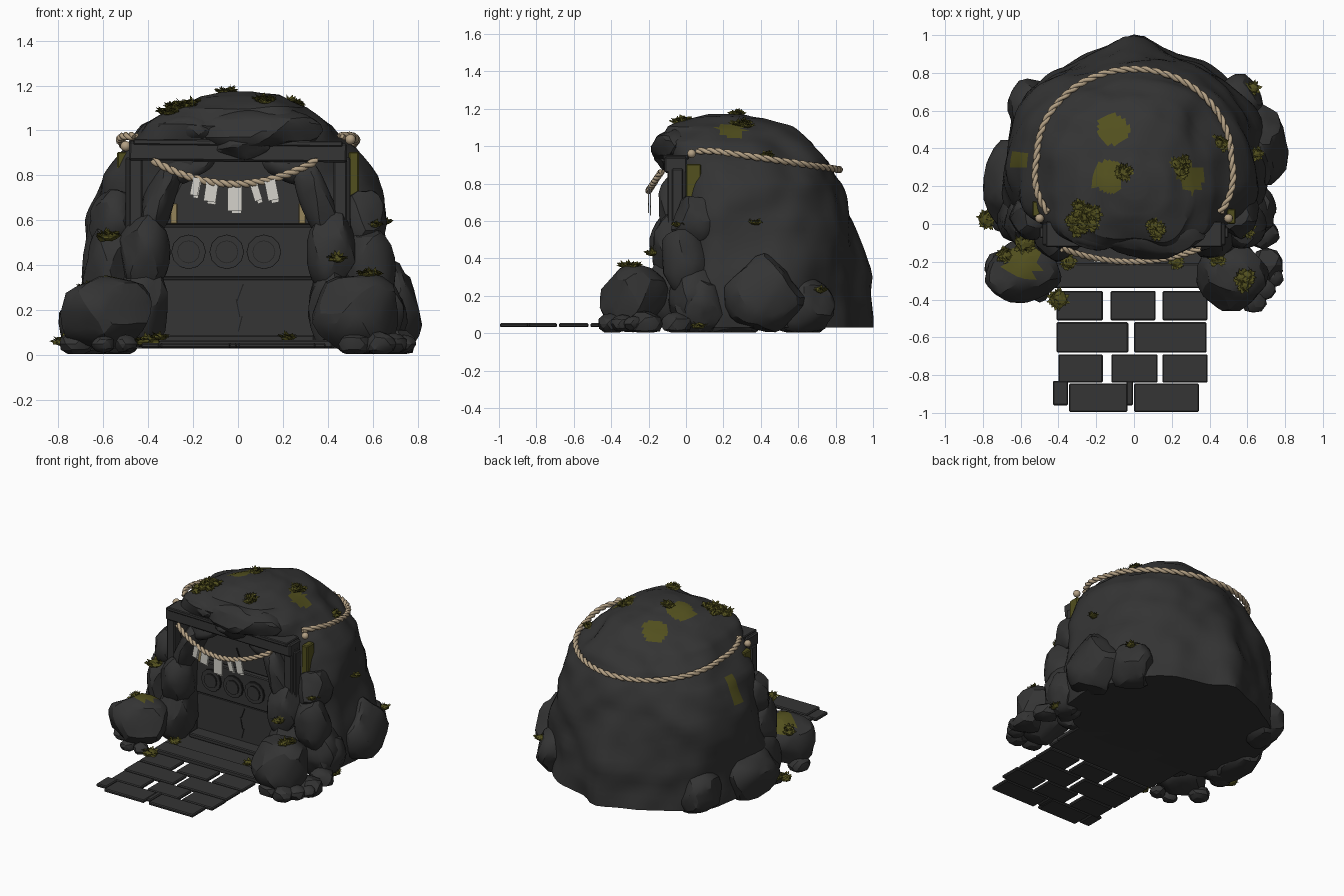
import bpy, bmesh, math, random
from mathutils import Vector, Matrix, noise

random.seed(7)
if "Cube" in bpy.data.objects:
    bpy.data.objects.remove(bpy.data.objects["Cube"])


def material(name, rgb):
    m = bpy.data.materials.new(name)
    m.use_nodes = True
    m.diffuse_color = (*rgb, 1)
    bsdf = m.node_tree.nodes["Principled BSDF"]
    bsdf.inputs["Base Color"].default_value = (*rgb, 1)
    bsdf.inputs["Roughness"].default_value = 0.9
    return m


ROCK = material("dark rock", (0.034, 0.034, 0.034))
STONE = material("cut stone", (0.035, 0.035, 0.035))
CRACK = material("crack black", (0.014, 0.014, 0.014))
MOSS = material("olive moss", (0.085, 0.08, 0.013))
ROPE = material("straw rope", (0.45, 0.35, 0.23))
PAPER = material("white paper", (0.66, 0.65, 0.60))
WOOD = material("pale wood", (0.30, 0.23, 0.10))


def activate(ob):
    for o in bpy.context.selected_objects:
        o.select_set(False)
    ob.select_set(True)
    bpy.context.view_layer.objects.active = ob


def finish(name, bm, mats, smooth=None):
    me = bpy.data.meshes.new(name)
    bmesh.ops.recalc_face_normals(bm, faces=bm.faces)
    bm.to_mesh(me)
    bm.free()
    ob = bpy.data.objects.new(name, me)
    bpy.context.collection.objects.link(ob)
    for m in mats:
        me.materials.append(m)
    if smooth:
        activate(ob)
        bpy.ops.object.shade_smooth_by_angle(angle=math.radians(smooth))
    return ob


def box(name, center, size, mat, bevel=0.006, tilt=0.0):
    bm = bmesh.new()
    bmesh.ops.create_cube(bm, size=1)
    bmesh.ops.scale(bm, vec=size, verts=bm.verts)
    if bevel:
        bmesh.ops.bevel(bm, geom=bm.edges[:], offset=bevel, segments=1, affect='EDGES')
    bm.transform(Matrix.Translation(center) @ Matrix.Rotation(tilt, 4, 'Y'))
    return finish(name, bm, [mat])


def rock(name, center, size, tilt=0.0, detail=3, cuts=16, patch=None):
    """Round stone chipped by random planes; patch gives the reach of moss on its rear top."""
    bm = bmesh.new()
    bmesh.ops.create_icosphere(bm, subdivisions=detail, radius=1.1)
    for _ in range(cuts):
        n = Vector([random.gauss(0, 1) for _ in range(3)]).normalized()
        d = random.uniform(0.84, 0.97)
        for v in bm.verts:
            over = v.co.dot(n) - d
            if over > 0:
                v.co -= n * over
    turn = Matrix.Rotation(tilt, 3, 'Y')
    for v in bm.verts:
        v.co *= 1 + 0.06 * noise.noise(v.co * 1.7 + Vector(center) * 9)
        v.co = turn @ Vector(a * b for a, b in zip(v.co, size)) + Vector(center)
        v.co.z = max(v.co.z, 0.005)
    if patch:
        spot = Vector((center[0], center[1] + 0.06))
        for f in bm.faces:
            m = f.calc_center_median()
            if m.z > center[2] + size[2] * 0.4 and (m.xy - spot).length < patch:
                f.material_index = 1
    return finish(name, bm, [ROCK, MOSS], 24)


def moss(name, center, radius, count=45):
    """Tuft of small leaf blades over a low cushion."""
    bm = bmesh.new()
    c = Vector(center)
    bmesh.ops.create_icosphere(bm, subdivisions=2, radius=radius * 0.85)
    for v in bm.verts:
        v.co *= 1 + 0.5 * noise.noise(v.co * 40 + c * 5)
        v.co.z *= 0.5
        v.co += c
    for _ in range(count):
        d = Vector((random.gauss(0, 1), random.gauss(0, 1), random.uniform(0, 0.7))).normalized()
        p = c + Vector((d.x, d.y, d.z * 0.5)) * radius * random.uniform(0.6, 0.9)
        side = d.cross(Vector((random.random(), random.random(), 1))).normalized() * 0.012
        tip = p + d * 0.022
        bm.faces.new([bm.verts.new(q) for q in (p - side, p + side, tip)])
    return finish(name, bm, [MOSS])


def rope(name, path, radius):
    """Two twisted strands following a path."""
    pts = [Vector(p) for p in path]
    for s in range(2):
        cu = bpy.data.curves.new(f"{name}_{s}", 'CURVE')
        cu.dimensions = '3D'
        cu.bevel_depth = radius * 0.75
        cu.bevel_resolution = 1
        cu.use_fill_caps = True
        sp = cu.splines.new('POLY')
        sp.points.add(len(pts) - 1)
        for i, p in enumerate(pts):
            t = (pts[min(i + 1, len(pts) - 1)] - pts[max(i - 1, 0)]).normalized()
            u = t.cross(Vector((0, 0, 1))).normalized()
            a = i * 0.6 + s * math.pi
            q = p + (u * math.cos(a) + t.cross(u) * math.sin(a)) * radius * 0.5
            sp.points[i].co = (*q, 1)
        cu.materials.append(ROPE)
        ob = bpy.data.objects.new(f"{name}_{s}", cu)
        bpy.context.collection.objects.link(ob)


# Mound: stacked rounded outlines (height, half width, back y, front y)
LEVELS = [(0.03, 0.69, 0.93, -0.06), (0.3, 0.685, 0.92, -0.06), (0.6, 0.655, 0.87, -0.06),
          (0.8, 0.595, 0.82, -0.07), (0.92, 0.515, 0.76, -0.09), (1.02, 0.42, 0.67, -0.13),
          (1.1, 0.30, 0.56, -0.09), (1.15, 0.16, 0.42, 0.04), (1.165, 0.05, 0.31, 0.16)]
SPOTS = [((-0.11, 0.5), 0.085), ((-0.13, 0.25), 0.09), ((0.31, 0.24), 0.07), ((-0.62, 0.33), 0.06)]
SEGS, SUB = 96, 6
bm = bmesh.new()
rings = []
rows = [[a + (b - a) * k / SUB for a, b in zip(lo, hi)]
        for lo, hi in zip(LEVELS, LEVELS[1:]) for k in range(SUB)] + [LEVELS[-1]]
for z, w, back, front in rows:
    cy = 0.3 if z < 1.1 else 0.24
    ring = []
    for i in range(SEGS):
        t = math.tau * i / SEGS
        c, s = math.cos(t), math.sin(t)
        e = 0.93 if s > 0 else 0.6
        x = math.copysign(abs(c) ** e, c) * w
        y = cy + math.copysign(abs(s) ** e, s) * ((back - cy) if s > 0 else (cy - front))
        if s > 0:
            y += 0.06 * s ** 90 * max(0, 1.1 - z)
        p = Vector((x, y, z))
        k = 0.045 * noise.noise(p * 2.6) + 0.022 * noise.noise(p * 7)
        p += Vector((c, s, 0.35 if z > 0.9 else 0)) * k
        ring.append(bm.verts.new(p))
    rings.append(ring)
for a, b in zip(rings, rings[1:]):
    for i in range(SEGS):
        j = (i + 1) % SEGS
        bm.faces.new((a[i], a[j], b[j], b[i]))
bm.faces.new(rings[0][::-1])
bm.faces.new(rings[-1])
for f in bm.faces:
    m = f.calc_center_median()
    if m.z > 0.66 and any((m.xy - Vector(q)).length < r for q, r in SPOTS):
        f.material_index = 1
mound = finish("rock_mound", bm, [ROCK, MOSS], 28)

# Doorway cut as an arch through the front of the mound
bm = bmesh.new()
outline = [(-0.35, 0.06), (0.35, 0.06), (0.33, 0.6), (0.2, 0.86), (-0.2, 0.86), (-0.33, 0.6)]
face = bm.faces.new([bm.verts.new((x, -0.5, z)) for x, z in outline])
out = bmesh.ops.extrude_face_region(bm, geom=[face])
bmesh.ops.translate(bm, vec=(0, 0.56, 0), verts=[v for v in out["geom"] if isinstance(v, bmesh.types.BMVert)])
cutter = finish("doorway_cutter", bm, [ROCK])
cutter.hide_render = True
activate(mound)
mod = mound.modifiers.new("doorway", 'BOOLEAN')
mod.operation, mod.object, mod.solver = 'DIFFERENCE', cutter, 'EXACT'
bpy.ops.object.modifier_apply(modifier=mod.name)
bpy.data.objects.remove(cutter)

# Door slabs, round bosses and cracks
for name, z0, z1, y in (("lower", 0.06, 0.34, 0.04), ("middle", 0.345, 0.575, 0.025), ("upper", 0.58, 0.87, 0.045)):
    box(f"door_{name}_slab", (0, y + 0.03, (z0 + z1) / 2), (0.7, 0.06, z1 - z0), STONE)
for i, x in enumerate((-0.22, -0.05, 0.115)):
    for r, depth, mat in ((0.077, 0.008, CRACK), (0.074, 0.014, STONE), (0.051, 0.017, CRACK), (0.048, 0.022, STONE)):
        bm = bmesh.new()
        bmesh.ops.create_cone(bm, cap_ends=True, segments=12, radius1=r, radius2=r, depth=depth)
        bm.transform(Matrix.Translation((x, 0.025 - depth / 2, 0.46)) @ Matrix.Rotation(math.pi / 2, 4, 'X'))
        finish(f"door_boss_{i}", bm, [mat])
for x, z, h, a in ((0.01, 0.28, 0.08, 0.35), (0.0, 0.21, 0.08, -0.2), (0.01, 0.14, 0.07, 0.25), (-0.02, 0.68, 0.1, -0.4)):
    box("door_crack", (x, 0.04, z), (0.005, 0.008, h), CRACK, 0, a)

# Door frame, lintel, sill and floor
box("lintel", (0, -0.055, 0.905), (0.97, 0.12, 0.085), STONE, 0.008, 0.01)
box("lintel_cap", (0, -0.055, 0.945), (0.93, 0.135, 0.025), STONE, 0.005, 0.01)
box("floor_slab", (0, -0.1, 0.045), (0.86, 0.3, 0.03), STONE)
box("door_sill", (0, -0.275, 0.05), (0.84, 0.13, 0.035), STONE)
box("door_step", (0, -0.01, 0.075), (0.68, 0.1, 0.03), STONE)
for side in (-1, 1):
    box("frame_post", (side * 0.455, -0.05, 0.72), (0.06, 0.1, 0.36), STONE)
    box("frame_post_rib", (side * 0.475, -0.045, 0.72), (0.05, 0.06, 0.32), STONE)
    box("mossy_post", (side * 0.515, 0.06 - 0.02 * side, 0.78), (0.045, 0.08, 0.25), MOSS)
    box("pale_post", (side * 0.285, 0.0, 0.63), (0.03, 0.04, 0.09), WOOD, 0.003)

# Rocks: stacked pillars, arch stones, front boulders, side boulders and pebbles
for side in (-1, 1):
    for x, y, z, sx, sy, sz, tilt in (
            (0.43, -0.06, 0.22, 0.12, 0.14, 0.2, 0), (0.42, -0.06, 0.46, 0.11, 0.13, 0.17, 0),
            (0.57, 0.0, 0.38, 0.12, 0.13, 0.2, 0), (0.55, 0.05, 0.6, 0.11, 0.12, 0.14, 0),
            (0.35, -0.05, 0.69, 0.07, 0.09, 0.2, -0.35), (0.24, -0.03, 0.83, 0.13, 0.07, 0.06, 0.3),
            (0.61, 0.06, 0.17, 0.13, 0.15, 0.17, 0)):
        rock("pillar_rock", (side * x, y, z), (sx, sy, sz), side * tilt)
for name, c, s, patch in (
        ("left_boulder", (0.53, -0.28, 0.19), (0.19, 0.17, 0.17), None),
        ("right_boulder", (-0.59, -0.25, 0.19), (0.2, 0.16, 0.17), 0.1),
        ("brow_rock", (0.1, -0.06, 1.0), (0.25, 0.12, 0.1), None),
        ("brow_rock_low", (0.02, -0.09, 0.94), (0.13, 0.08, 0.07), None),
        ("brow_rock_small", (-0.2, -0.03, 1.0), (0.16, 0.1, 0.07), None),
        ("left_side_boulder", (0.68, 0.42, 0.2), (0.14, 0.2, 0.2), None),
        ("left_low_rock", (0.65, 0.08, 0.14), (0.1, 0.13, 0.15), None),
        ("left_back_rock", (0.54, 0.63, 0.14), (0.14, 0.15, 0.15), None),
        ("right_side_boulder", (-0.66, 0.21, 0.14), (0.13, 0.22, 0.17), None),
        ("right_back_rock", (-0.54, 0.62, 0.12), (0.14, 0.15, 0.15), None)):
    rock(name, c, s, patch=patch)
for x, y, r in ((0.70, -0.22, 0.09), (0.63, -0.40, 0.07), (0.52, -0.39, 0.07), (0.74, -0.28, 0.05),
                (0.69, -0.34, 0.06), (-0.5, -0.36, 0.05), (-0.72, -0.22, 0.07), (-0.6, -0.36, 0.05),
                (0.69, -0.05, 0.08), (-0.69, 0.03, 0.07)):
    rock("pebble", (x, y, 0.05), (r, r, r * 0.75), 0, 2, 8)

# Moss tufts grown on whatever lies below each spot, in small spreading groups
bpy.context.view_layer.update()
graph = bpy.context.evaluated_depsgraph_get()
tufts = [(-0.78, 0.02, 0.06, 0.05), (-0.73, 0.06, 0.07, 0.05), (-0.58, -0.1, 0.53, 0.055), (0.44, -0.18, 0.43, 0.04),
         (0.22, -0.2, 0.08, 0.035), (-0.35, -0.2, 0.08, 0.04), (0.65, 0.37, 0.59, 0.03), (0.6, -0.03, 0.58, 0.04),
         (0.7, 0.07, 0.04, 0.04), (-0.4, -0.4, 0.06, 0.055), (0.63, 0.72, 0.23, 0.035)]
for x, y, spread, n in ((-0.27, 0.03, 0.075, 9), (0.12, -0.02, 0.03, 3), (0.24, 0.3, 0.035, 4), (0.46, 0.42, 0.02, 2),
                        (-0.05, 0.27, 0.015, 2), (0.58, -0.3, 0.035, 4), (-0.68, -0.17, 0.02, 2)):
    for i in range(n):
        a, d = i * 2.4, spread * math.sqrt((i + 0.3) / n)
        px, py = x + d * math.cos(a), y + d * math.sin(a)
        hit, loc, *_ = bpy.context.scene.ray_cast(graph, (px, py, 3), (0, 0, -1))
        if hit:
            tufts.append((px, py, loc.z + 0.004, 0.034))
for x, y, z, r in tufts:
    moss("moss_tuft", (x, y, z), r, 30)

# Paved path: rows of (front y, back y, slab x ranges)
for y0, y1, spans in ((-0.51, -0.355, ((-0.41, -0.165), (-0.125, 0.115), (0.15, 0.39))),
                      (-0.68, -0.52, ((-0.41, -0.03), (0.0, 0.385))),
                      (-0.84, -0.69, ((-0.4, -0.165), (-0.12, 0.125), (0.15, 0.39))),
                      (-0.995, -0.845, ((-0.345, -0.035), (0.0, 0.345))),
                      (-0.96, -0.83, ((-0.43, -0.35), (-0.04, -0.005)))):
    for a, b in spans:
        box("path_slab", ((a + b) / 2, (y0 + y1) / 2, 0.043), (b - a, y1 - y0, 0.022), STONE)

# Ropes: one round the crown, one draped across the door with paper strips
crown = []
for i in range(211):
    t = math.radians(-38 + 256 * i / 210)
    y = 0.35 + 0.47 * math.sin(t)
    crown.append((0.515 * math.cos(t) * (1 + 0.2 * max(0, -math.sin(t))), y, 0.975 - 0.15 * max(0, y - 0.15)))
rope("crown_rope", crown, 0.016)
drape = []
for i in range(106):
    u = -1 + i / 52.5
    drape.append((-0.015 + 0.365 * u, -0.20 + 0.07 * u * u, 0.762 + 0.105 * u * u))
rope("door_rope", drape, 0.015)
for x, y, z in ((-0.5, 0.03, 0.93), (0.5, 0.03, 0.96)):
    bm = bmesh.new()
    bmesh.ops.create_icosphere(bm, subdivisions=2, radius=0.024, matrix=Matrix.Translation((x, y, z)))
    finish("rope_knot", bm, [ROPE], 40)
for x, w, h, a in ((-0.19, 0.035, 0.08, 0.2), (-0.12, 0.055, 0.09, 0.15), (-0.015, 0.065, 0.12, 0),
                   (0.08, 0.035, 0.08, -0.3), (0.15, 0.05, 0.09, -0.2)):
    top = 0.762 + 0.105 * (x / 0.365) ** 2
    box("paper_strip", (x, -0.2, top - h / 2), (w, 0.006, h), PAPER, 0, a)
    box("paper_strip_fold", (x + 0.008, -0.19, top - h / 2 - 0.012), (w * 0.7, 0.005, h), PAPER, 0, a)
